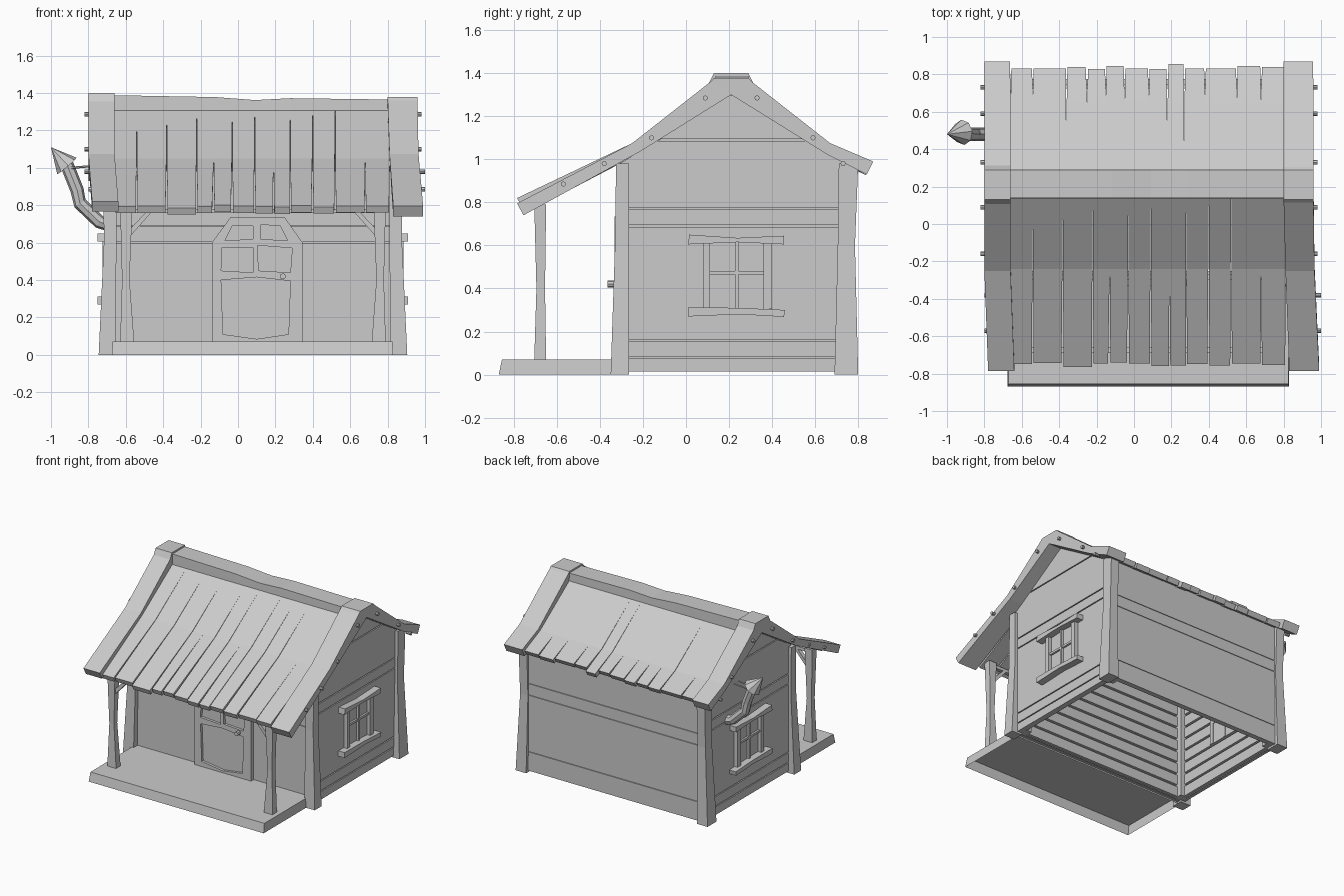
import bpy, bmesh, math, random
from mathutils import Vector

random.seed(4)
if "Cube" in bpy.data.objects:
    bpy.data.objects.remove(bpy.data.objects["Cube"], do_unlink=True)

grey = bpy.data.materials.new("weathered_grey")
grey.use_nodes = True
grey.diffuse_color = (0.6, 0.6, 0.6, 1)
grey.node_tree.nodes["Principled BSDF"].inputs["Base Color"].default_value = (0.6, 0.6, 0.6, 1)

CX = 0.08                      # middle of the house between its side walls
FRONT, BACK, HALF = -0.30, 0.775, 0.775
EAVE, PEAK = 0.985, (0.21, 1.30)


def finish(name, bm):
    bmesh.ops.recalc_face_normals(bm, faces=bm.faces)
    mesh = bpy.data.meshes.new(name)
    bm.to_mesh(mesh)
    bm.free()
    mesh.materials.append(grey)
    obj = bpy.data.objects.new(name, mesh)
    bpy.context.collection.objects.link(obj)
    return obj


def loft(name, rings, open_start=False):
    """Skin a row of matching rings and cap the ends."""
    bm = bmesh.new()
    loops = [[bm.verts.new(p) for p in ring] for ring in rings]
    n = len(loops[0])
    for a, b in zip(loops, loops[1:]):
        for i in range(n):
            bm.faces.new((a[i], a[(i + 1) % n], b[(i + 1) % n], b[i]))
    if not open_start:
        bm.faces.new(loops[0])
    bm.faces.new(loops[-1])
    return finish(name, bm)


def prism_x(name, poly, x0, x1):
    return loft(name, [[(x, y, z) for y, z in poly] for x in (x0, x1)])


def prism_y(name, poly, y0, y1):
    return loft(name, [[(x, y, z) for x, z in poly] for y in (y0, y1)])


def box(name, x0, x1, y0, y1, z0, z1):
    return prism_x(name, [(y0, z0), (y1, z0), (y1, z1), (y0, z1)], x0, x1)


def post(name, levels, **options):
    """Hewn post from (z, x0, x1, y0, y1) levels."""
    return loft(name, [[(a, c, z), (b, c, z), (b, d, z), (a, d, z)]
                       for z, a, b, c, d in levels], **options)


def rod(name, p, q, r0, r1, sides=8):
    p, q = Vector(p), Vector(q)
    bm = bmesh.new()
    bmesh.ops.create_cone(bm, cap_ends=True, segments=sides, radius1=r0, radius2=r1,
                          depth=(q - p).length)
    turn = (q - p).to_track_quat('Z', 'Y').to_matrix()
    for v in bm.verts:
        v.co = turn @ v.co + (p + q) / 2
    return finish(name, bm)


def roof_strip(name, top, under, spans):
    """Bent board following the roof; spans gives its x range at each bend."""
    return loft(name, [[(a, *t), (b, *t), (b, *u), (a, *u)]
                       for t, u, (a, b) in zip(top, under, spans)])


# porch deck, hollow underneath
post("porch_deck", [(0, -0.675, 0.83, -0.87, FRONT), (0.07, -0.67, 0.825, -0.855, FRONT)],
     open_start=True)

for s, side in ((1, "left"), (-1, "right")):
    def px(d):
        return CX + s * d
    # corner posts, flared at the foot, with a stud inside each
    for end, ys in (("front", [(-0.35, -0.265), (-0.33, -0.265), (-0.325, -0.265)]),
                    ("back", [(0.69, 0.80), (0.705, 0.785), (0.71, 0.80)])):
        post(f"corner_post_{end}_{side}", [
            (z, px(inner), px(outer), y0, y1)
            for z, inner, outer, (y0, y1) in zip((0, 0.6, 0.98), (0.735, 0.73, 0.73),
                                                 (0.825, 0.797, 0.80), ys)])
    for end, y in (("front", FRONT + 0.03), ("back", BACK - 0.09)):
        box(f"inner_stud_{end}_{side}", px(0.69), px(0.75), y, y + 0.06, 0.015, 0.95)
    # porch posts and braces
    post(f"porch_post_{side}", [(0.07, px(0.635), px(0.71), -0.705, -0.65),
                                (0.40, px(0.66), px(0.70), -0.695, -0.655),
                                (0.79, px(0.645), px(0.71), -0.705, -0.65)])
    prism_y(f"porch_brace_{side}", [(px(0.66), 0.63), (px(0.66), 0.67),
                                    (px(0.57), 0.765), (px(0.54), 0.765)], -0.69, -0.66)
box("porch_beam", CX - 0.70, CX + 0.70, -0.69, -0.66, 0.757, 0.78)

# front and back walls: boards over a backing, slats inside
for name, y, d, rows in (("front", FRONT, 1, [0.01, 0.60, 0.69, 0.985]),
                         ("back", BACK, -1, [0.01, 0.16, 0.60, 0.69, 0.985])):
    for lo, hi in zip(rows, rows[1:]):
        box(f"{name}_wall_board", CX - 0.75, CX + 0.75, y, y + d * 0.02, lo + 0.002, hi - 0.002)
    box(f"{name}_wall_backing", CX - 0.75, CX + 0.75, y + d * 0.02, y + d * 0.03, 0.015, 0.98)
    for k in range(10):
        z = 0.02 + 0.095 * k
        box(f"{name}_inner_slat", CX - 0.73, CX + 0.73, y + d * 0.03, y + d * 0.05, z, z + 0.078)


def gable(z):
    """Front and back limits of the side wall at height z."""
    if z <= EAVE:
        return FRONT, BACK
    t = (PEAK[1] - z) / (PEAK[1] - EAVE)
    return PEAK[0] + t * (FRONT - PEAK[0]), PEAK[0] + t * (0.72 - PEAK[0])


# gabled side walls with windows
rows = [0.01, 0.08, 0.16, 0.69, 0.77, 1.09, 1.30]
for s, side in ((1, "left"), (-1, "right")):
    def wx(d):
        return CX + s * (HALF + d)
    for lo, hi in zip(rows, rows[1:]):
        levels = [lo + 0.004] + [EAVE] * (lo < EAVE < hi) + [hi - 0.004]
        limits = [(*gable(z), z) for z in levels]
        prism_x(f"{side}_wall_board", [(a, z) for a, b, z in limits]
                + [(b, z) for a, b, z in reversed(limits)], wx(-0.02), wx(0))
    prism_x(f"{side}_wall_backing", [(FRONT, 0.015), (BACK, 0.015), (BACK, 0.98), PEAK,
                                     (FRONT, 0.98)], wx(-0.03), wx(-0.02))
    for k in range(10):
        z = 0.02 + 0.095 * k
        box(f"{side}_inner_slat", wx(-0.05), wx(-0.03), FRONT + 0.05, BACK - 0.05, z, z + 0.078)
    # crooked lintel and sill, jambs, cross bars
    prism_x(f"{side}_window_lintel", [(0.01, 0.605), (0.24, 0.615), (0.455, 0.605),
                                      (0.455, 0.645), (0.24, 0.635), (0.015, 0.65)], wx(0), wx(0.055))
    prism_x(f"{side}_window_sill", [(0.01, 0.27), (0.25, 0.28), (0.455, 0.268),
                                    (0.46, 0.30), (0.24, 0.31), (0.01, 0.312)], wx(0), wx(0.055))
    for a, b in ((0.078, 0.112), (0.36, 0.40)):
        box(f"{side}_window_jamb", wx(-0.06), wx(0.03), a, b, 0.305, 0.615)
    box(f"{side}_window_mullion", wx(-0.06), wx(0.02), 0.228, 0.245, 0.305, 0.615)
    box(f"{side}_window_crossbar", wx(-0.06), wx(0.018), 0.11, 0.36, 0.465, 0.482)
    box(f"{side}_window_pane", wx(-0.055), wx(0.003), 0.11, 0.36, 0.305, 0.615)

# door with a clipped top, sunk panes and panel
door = prism_y("door", [(-0.14, 0.07), (-0.14, 0.6), (-0.04, 0.735), (0.25, 0.735),
                        (0.345, 0.6), (0.345, 0.07)], -0.332, FRONT)
recesses = [[(-0.09, 0.45), (0.08, 0.44), (0.08, 0.575), (-0.085, 0.575)],
            [(0.11, 0.45), (0.28, 0.44), (0.29, 0.57), (0.105, 0.585)],
            [(-0.07, 0.61), (0.08, 0.62), (0.08, 0.69), (-0.03, 0.69)],
            [(0.12, 0.62), (0.265, 0.61), (0.225, 0.69), (0.12, 0.695)],
            [(-0.08, 0.11), (0.10, 0.085), (0.27, 0.11), (0.28, 0.395), (0.10, 0.415), (-0.09, 0.40)]]
for shape in recesses:
    cutter = prism_y("door_cutter", shape, -0.36, -0.312)
    cutter.hide_render = True
    cutter.hide_viewport = True
    cut = door.modifiers.new("recess", 'BOOLEAN')
    cut.operation, cut.object = 'DIFFERENCE', cutter
rod("door_knob", (0.24, -0.31, 0.42), (0.24, -0.365, 0.42), 0.016, 0.016)

# roof planks, splitting wider towards the eaves
slopes = {
    "front": ([(0.14, 1.31), (-0.24, 1.05), (-0.755, 0.793)],
              [(0.15, 1.265), (-0.22, 1.025), (-0.74, 0.757)],
              [-0.66, -0.54, -0.38, -0.22, -0.13, -0.03, 0.09, 0.19, 0.28, 0.40, 0.52, 0.68, 0.815]),
    "back": ([(0.285, 1.31), (0.65, 1.055), (0.84, 0.972)],
             [(0.275, 1.265), (0.64, 1.02), (0.82, 0.938)],
             [-0.66, -0.54, -0.36, -0.25, -0.15, -0.05, 0.08, 0.18, 0.27, 0.38, 0.55, 0.68, 0.815]),
}
for name, (top, under, seams) in slopes.items():
    d = -1 if name == "front" else 1
    for i, (a, b) in enumerate(zip(seams, seams[1:])):
        e = d * random.uniform(-0.014, 0.016)
        drop = -0.5 * d * e + random.uniform(-0.004, 0.004)
        ends = [[*path[:2], (path[2][0] + e, path[2][1] + drop)] for path in (top, under)]
        split = random.choice((0, 0.003))
        roof_strip(f"{name}_roof_plank", *ends,
                   [(a, b), (a, b - split), (a + 0.004, b - random.uniform(0.003, 0.009))])

# heavier end boards of the roof; the right one sits a little higher at the front
ends = {"right": ([(-0.80, -0.66), (-0.80, -0.66), (-0.78, -0.64)], 0.025),
        "left": ([(0.80, 0.96), (0.81, 0.965), (0.83, 0.99)], 0)}
for side, (spans, lift) in ends.items():
    roof_strip(f"front_barge_board_{side}", [(0.12, 1.365), (-0.25, 1.075), (-0.785, 0.795 + lift)],
               [(0.21, 1.30), (-0.215, 1.035), (-0.755, 0.74 + lift)], spans)
    back = [spans[0], spans[0], (spans[0][0], spans[0][1] - 0.003)]
    roof_strip(f"back_barge_board_{side}", [(0.30, 1.365), (0.67, 1.075), (0.87, 0.99)],
               [(0.21, 1.30), (0.66, 1.02), (0.84, 0.93)], back)
    # nail heads
    x = spans[0][0] if side == "right" else spans[0][1]
    out = -0.02 if side == "right" else 0.02
    for y, z in ((0.09, 1.285), (0.33, 1.285), (-0.16, 1.10), (0.59, 1.10),
                 (-0.38, 0.98), (0.73, 0.98), (-0.57, 0.885)):
        lean = 0.02 if y < -0.3 else 0
        rod(f"nail_{side}", (x + lean - out, y, z), (x + lean + out, y, z), 0.012, 0.012)

# ridge cap, worn in the middle, and its end caps
loft("ridge_cap", [[(x, 0.135, 1.28), (x, 0.138, z), (x, 0.29, z), (x, 0.293, 1.28)]
                   for x, z in ((-0.67, 1.388), (-0.12, 1.378), (0.09, 1.362), (0.28, 1.372),
                                (0.81, 1.365))])
for side, x0, x1, z in (("right", -0.80, -0.66, 1.40), ("left", 0.80, 0.96, 1.378)):
    prism_x(f"ridge_end_{side}", [(0.21, 1.30), (0.105, 1.35), (0.13, z), (0.29, z), (0.315, 1.35)],
            x0, x1)

# crooked stove pipe with a pointed cowl
bends = [(-0.67, 0.48, 0.69), (-0.74, 0.48, 0.71), (-0.845, 0.48, 0.81), (-0.86, 0.48, 0.88),
         (-0.92, 0.485, 1.03)]


def pipe_ring(i):
    p = Vector(bends[i])
    along = Vector(bends[min(i + 1, 4)]) - Vector(bends[max(i - 1, 0)])
    across = along.cross(Vector((0, 1, 0))).normalized()
    return [p + 0.036 * (across * math.cos(a) + Vector((0, math.sin(a), 0)))
            for a in (k * math.pi / 4 for k in range(8))]


loft("stove_pipe", [pipe_ring(i) for i in range(5)])
rod("pipe_cowl", (-0.915, 0.49, 1.01), (-1.0, 0.48, 1.11), 0.068, 0.0)
for y in (0.455, 0.51):
    rod("pipe_bracket", (-0.89, y, 1.0), (-0.77, y, 1.01), 0.006, 0.006, 6)
